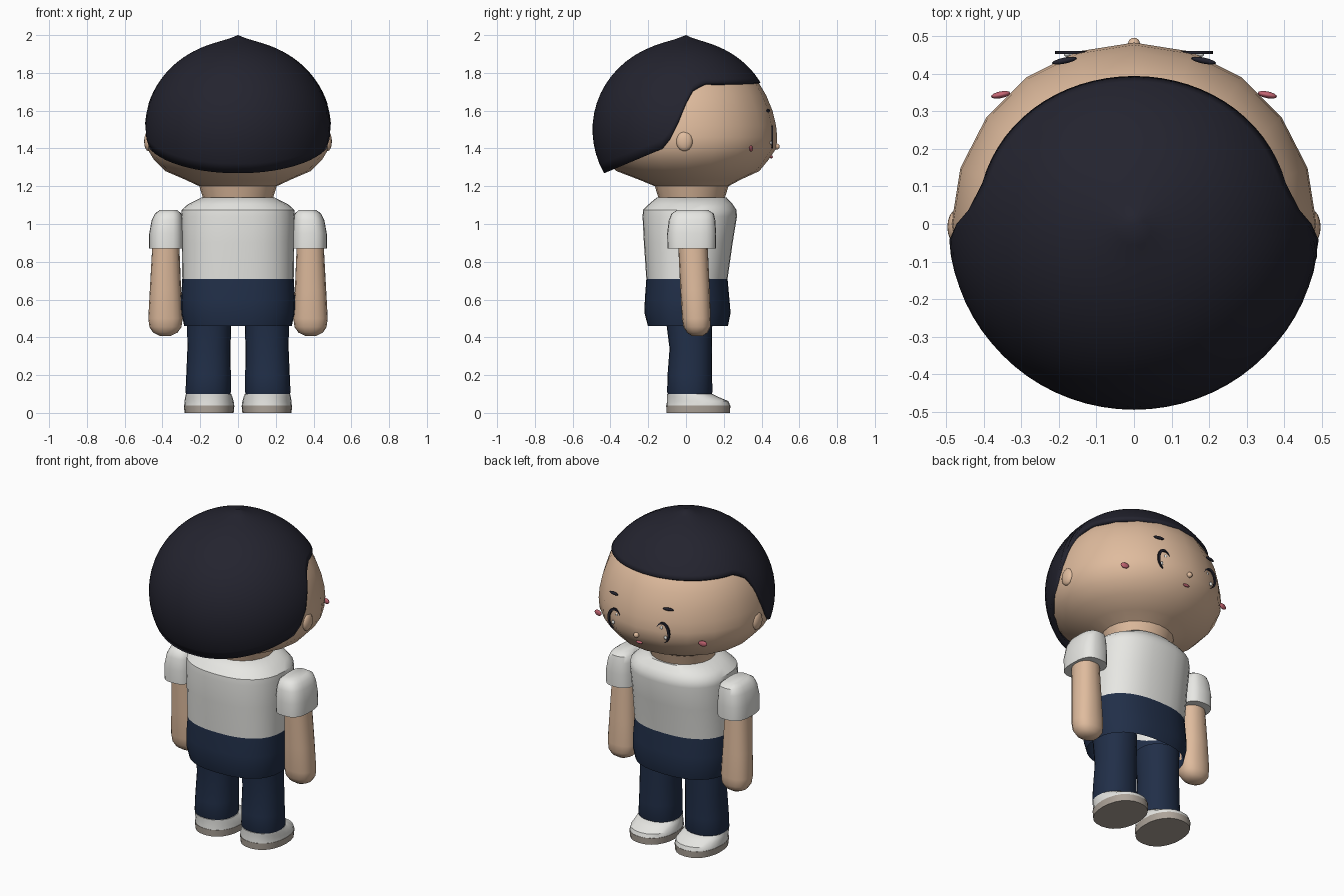
import bpy
import bmesh
from math import sin, cos, pi, sqrt, acos, exp, radians

cube = bpy.data.objects.get("Cube")
if cube:
    bpy.data.objects.remove(cube)


def material(name, r, g, b):
    m = bpy.data.materials.new(name)
    m.use_nodes = True
    m.diffuse_color = (r, g, b, 1)
    bsdf = next(n for n in m.node_tree.nodes if n.type == 'BSDF_PRINCIPLED')
    bsdf.inputs["Base Color"].default_value = (r, g, b, 1)
    bsdf.inputs["Roughness"].default_value = 0.8
    return m


SKIN = material("skin", 0.74, 0.50, 0.34)
HAIR = material("hair_black", 0.017, 0.017, 0.028)
WHITE = material("cloth_white", 0.80, 0.80, 0.77)
NAVY = material("navy_cloth", 0.015, 0.028, 0.065)
SOLE = material("sole_grey", 0.42, 0.37, 0.32)
PINK = material("blush_pink", 0.55, 0.13, 0.17)
parts = []


def finish(bm, name, mat):
    mesh = bpy.data.meshes.new(name)
    bm.to_mesh(mesh)
    bm.free()
    mesh.materials.append(mat)
    obj = bpy.data.objects.new(name, mesh)
    bpy.context.collection.objects.link(obj)
    parts.append(obj)
    return obj


def skin_rows(name, mat, rows, cap_low=False, cap_high=False):
    """Bridge closed rows of points, listed from bottom to top."""
    bm = bmesh.new()
    grid = [[bm.verts.new(p) for p in row] for row in rows]
    n = len(grid[0])
    for low, high in zip(grid, grid[1:]):
        for i in range(n):
            j = (i + 1) % n
            bm.faces.new((low[i], low[j], high[j], high[i]))
    if cap_low:
        bm.faces.new(grid[0][::-1])
    if cap_high:
        bm.faces.new(grid[-1])
    bmesh.ops.remove_doubles(bm, verts=bm.verts, dist=1e-5)
    return finish(bm, name, mat)


def loft(name, mat, rings, seg=24, power=2.0, cap_low=True, cap_high=True):
    """Rings are (z, centre x, centre y, half width, half depth)."""
    def bend(v):
        return (1 if v > 0 else -1) * abs(v) ** (2 / power)
    rows = [[(cx + hx * bend(cos(2 * pi * i / seg)),
              cy + hy * bend(sin(2 * pi * i / seg)), z) for i in range(seg)]
            for z, cx, cy, hx, hy in rings]
    return skin_rows(name, mat, rows, cap_low, cap_high)


def ellipsoid(name, mat, loc, size, turn=0):
    bm = bmesh.new()
    bmesh.ops.create_uvsphere(bm, u_segments=16, v_segments=10, radius=1)
    bmesh.ops.scale(bm, vec=size, verts=bm.verts)
    obj = finish(bm, name, mat)
    obj.location = loc
    obj.rotation_euler.z = turn
    return obj


def eye_arc(name, side):
    """Tapered crescent plate facing +y."""
    bm = bmesh.new()
    cx, cz, steps = side * 0.165, 1.46, 20
    outer, inner = [], []
    for i in range(steps + 1):
        t = i / steps
        a = radians(-80 + 235 * t)
        thick = 0.002 + 0.014 * sin(pi * t)
        for row, k in ((outer, 0), (inner, thick)):
            row.append(bm.verts.new((cx + side * (0.045 - k) * cos(a), 0.452,
                                     cz + (0.062 - k) * sin(a))))
    for i in range(steps):
        bm.faces.new((outer[i], outer[i + 1], inner[i + 1], inner[i]))
    ext = bmesh.ops.extrude_face_region(bm, geom=bm.faces[:])
    moved = [v for v in ext["geom"] if isinstance(v, bmesh.types.BMVert)]
    bmesh.ops.translate(bm, vec=(0, 0.009, 0), verts=moved)
    bmesh.ops.recalc_face_normals(bm, faces=bm.faces)
    finish(bm, name, HAIR)


# Head with neck
loft("head", SKIN, [
    (1.12, 0, 0.03, 0.18, 0.17), (1.20, 0, 0.03, 0.205, 0.195),
    (1.235, 0, 0.02, 0.28, 0.27), (1.28, 0, 0.01, 0.385, 0.378),
    (1.34, 0, 0, 0.445, 0.437), (1.40, 0, 0, 0.481, 0.478),
    (1.46, 0, 0, 0.486, 0.483), (1.52, 0, 0, 0.482, 0.477),
    (1.60, 0, 0, 0.466, 0.458), (1.68, 0, 0, 0.440, 0.425),
    (1.75, 0, 0, 0.395, 0.384), (1.84, 0, 0, 0.31, 0.29),
    (1.92, 0, 0, 0.15, 0.14)], seg=20)

# Hair cap: dome whose lower edge follows a hairline from nape to brow
HAIRLINE = [(-0.43, 1.27), (-0.12, 1.40), (-0.07, 1.47), (0, 1.64),
            (0.04, 1.715), (0.1, 1.75), (0.6, 1.75)]


def hairline(y):
    y = max(y, HAIRLINE[0][0])
    for (y0, z0), (y1, z1) in zip(HAIRLINE, HAIRLINE[1:]):
        if y <= y1:
            return z0 + (z1 - z0) * (y - y0) / (y1 - y0)
    return HAIRLINE[-1][1]


def dome_angle(z):
    return acos((z - 1.5) / (0.47 if z > 1.5 else 0.48))


def hair_point(a, phi):
    r = 0.495 * sin(phi)
    z = 1.5 + (0.47 if phi < pi / 2 else 0.48) * cos(phi)
    front = 1 - 0.06 * max(0, sin(a))
    return (r * cos(a), r * sin(a) * front, z + 0.03 * exp(-r / 0.06))


SEG, ROWS = 72, 18
edge = []
for i in range(SEG):
    a, z = 2 * pi * i / SEG, 1.6
    for _ in range(8):
        z = hairline(0.495 * sin(dome_angle(z)) * sin(a))
    edge.append((a, dome_angle(z)))
hair = skin_rows("hair", HAIR, [
    [hair_point(a, end * (1 - k / ROWS)) for a, end in edge]
    for k in range(ROWS + 1)])
shell = hair.modifiers.new("thickness", 'SOLIDIFY')
shell.thickness = 0.03
shell.offset = -1

# Shirt and trouser top
loft("shirt", WHITE, [
    (0.71, 0, 0.005, 0.295, 0.215), (0.90, 0, 0.012, 0.298, 0.235),
    (1.04, 0, 0.02, 0.302, 0.25), (1.075, 0, 0.02, 0.298, 0.247),
    (1.105, 0, 0.025, 0.265, 0.222), (1.14, 0, 0.03, 0.195, 0.185)],
    seg=32, power=2.4, cap_low=False)
loft("trouser_top", NAVY, [
    (0.46, 0, 0.01, 0.285, 0.212), (0.53, 0, 0.008, 0.30, 0.228),
    (0.60, 0, 0.006, 0.302, 0.224), (0.71, 0, 0.005, 0.295, 0.215)],
    seg=32, power=2.4, cap_low=False, cap_high=False)

# Face centre
ellipsoid("nose", SKIN, (0, 0.48, 1.41), (0.016, 0.016, 0.016))
ellipsoid("mouth", PINK, (0, 0.452, 1.355), (0.022, 0.008, 0.008))

# Paired parts
for side, tag in ((1, "left"), (-1, "right")):
    loft(tag + "_trouser_leg", NAVY, [
        (0.09, side * 0.158, 0.02, 0.115, 0.112),
        (0.11, side * 0.158, 0.02, 0.12, 0.12),
        (0.20, side * 0.156, 0.02, 0.118, 0.118),
        (0.34, side * 0.154, 0.025, 0.114, 0.112),
        (0.52, side * 0.152, 0.015, 0.118, 0.125)], power=2.2)
    loft(tag + "_sole", SOLE, [
        (0, side * 0.153, 0.065, 0.13, 0.168),
        (0.04, side * 0.153, 0.065, 0.134, 0.17)], power=2.2)
    loft(tag + "_shoe", WHITE, [
        (0.04, side * 0.153, 0.065, 0.132, 0.168),
        (0.062, side * 0.153, 0.062, 0.13, 0.163),
        (0.085, side * 0.155, 0.035, 0.125, 0.135),
        (0.10, side * 0.156, 0.02, 0.12, 0.12)], power=2.2)
    loft(tag + "_arm", SKIN, [
        (0.408, side * 0.385, 0.06, 0.03, 0.03),
        (0.425, side * 0.385, 0.06, 0.065, 0.055),
        (0.455, side * 0.384, 0.058, 0.085, 0.072),
        (0.50, side * 0.384, 0.055, 0.091, 0.076),
        (0.65, side * 0.384, 0.048, 0.083, 0.078),
        (0.92, side * 0.382, 0.035, 0.07, 0.078)], seg=16, power=2.3)
    loft(tag + "_sleeve", WHITE, [
        (0.87, side * 0.378, 0.03, 0.092, 0.128),
        (0.95, side * 0.378, 0.03, 0.092, 0.13),
        (1.02, side * 0.374, 0.032, 0.083, 0.123),
        (1.055, side * 0.370, 0.035, 0.07, 0.112),
        (1.075, side * 0.368, 0.035, 0.045, 0.08)], power=2.8)
    ellipsoid(tag + "_ear", SKIN, (side * 0.475, -0.008, 1.438),
              (0.022, 0.044, 0.052))
    eye_arc(tag + "_eye", side)
    for k, (x, z) in enumerate(((0.150, 1.485), (0.178, 1.43))):
        ellipsoid(f"{tag}_eye_glint_{k + 1}", WHITE, (side * x, 0.452, z),
                  (0.009, 0.007, 0.012))
    ellipsoid(tag + "_brow", HAIR, (side * 0.185, 0.435, 1.60),
              (0.034, 0.008, 0.009), -side * 0.2)
    ellipsoid(tag + "_cheek", PINK, (side * 0.355, 0.344, 1.40),
              (0.026, 0.009, 0.017), -side * 0.2)

# Smooth shading with crisp seams
bpy.ops.object.select_all(action='DESELECT')
for obj in parts:
    obj.select_set(True)
bpy.context.view_layer.objects.active = parts[0]
bpy.ops.object.shade_smooth_by_angle(angle=radians(40))
